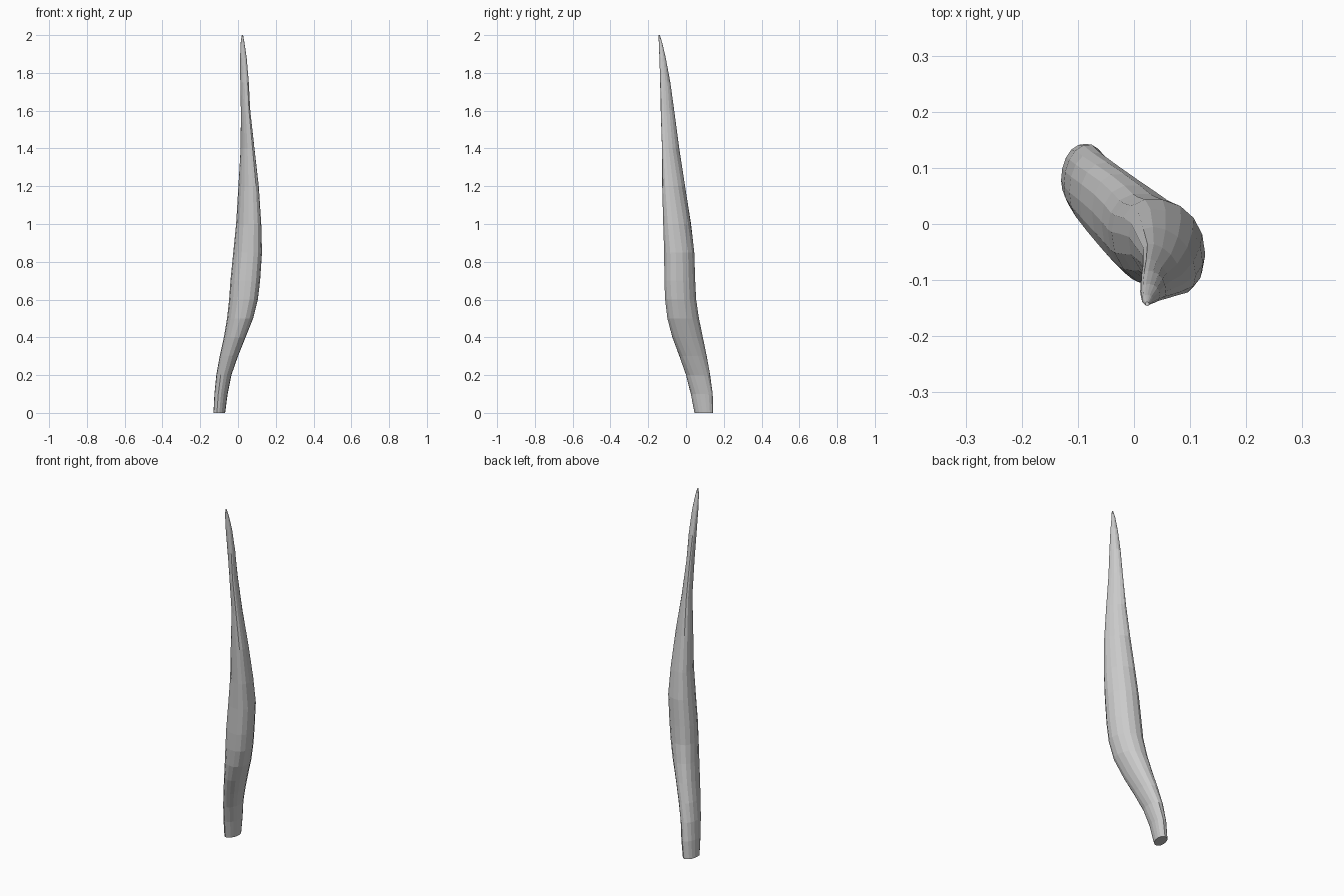
import bpy, bmesh
from math import cos, sin, acos, tau

# Horizontal sections: z, x min, x max, y min, y max, diagonal lean of the section
SECTIONS = [
    (0.00, -0.13, -0.068, 0.045, 0.143, 0.30),
    (0.10, -0.125, -0.055, 0.025, 0.142, 0.25),
    (0.20, -0.115, -0.035, 0.00, 0.128, 0.10),
    (0.30, -0.097, 0.00, -0.035, 0.11, -0.05),
    (0.40, -0.075, 0.04, -0.073, 0.09, -0.15),
    (0.50, -0.058, 0.08, -0.10, 0.07, -0.20),
    (0.60, -0.047, 0.105, -0.112, 0.055, -0.20),
    (0.70, -0.04, 0.117, -0.116, 0.05, -0.20),
    (0.85, -0.025, 0.127, -0.117, 0.045, -0.20),
    (1.00, -0.01, 0.123, -0.121, 0.027, -0.30),
    (1.20, 0.002, 0.11, -0.126, -0.005, -0.40),
    (1.40, 0.014, 0.087, -0.128, -0.035, -0.55),
    (1.60, 0.015, 0.065, -0.134, -0.062, -0.50),
    (1.75, 0.012, 0.057, -0.137, -0.083, -0.35),
    (1.88, 0.011, 0.046, -0.141, -0.107, -0.15),
    (1.96, 0.014, 0.034, -0.144, -0.126, 0.0),
    (2.00, 0.02, 0.027, -0.146, -0.139, 0.0),
]
SIDES = 16


def soft(c):
    # slightly boxier than a plain ellipse
    return (abs(c) ** 0.92) * (1 if c >= 0 else -1)


bm = bmesh.new()
rings = []
for z, x0, x1, y0, y1, lean in SECTIONS:
    phi = acos(lean)
    ring = []
    for i in range(SIDES):
        t = tau * i / SIDES
        ring.append(bm.verts.new(((x0 + x1) / 2 + (x1 - x0) / 2 * soft(cos(t)),
                                  (y0 + y1) / 2 + (y1 - y0) / 2 * soft(cos(t - phi)), z)))
    rings.append(ring)

# Skin between sections, then close the cut base and the tip
for a, b in zip(rings, rings[1:]):
    for i in range(SIDES):
        j = (i + 1) % SIDES
        bm.faces.new((a[i], a[j], b[j], b[i]))
bm.faces.new(rings[0][::-1])
bm.faces.new(rings[-1])
bmesh.ops.recalc_face_normals(bm, faces=bm.faces)

mesh = bpy.data.meshes.new("tapered_blade")
bm.to_mesh(mesh)
bm.free()
blade = bpy.data.objects.new("tapered_blade", mesh)
bpy.context.collection.objects.link(blade)
